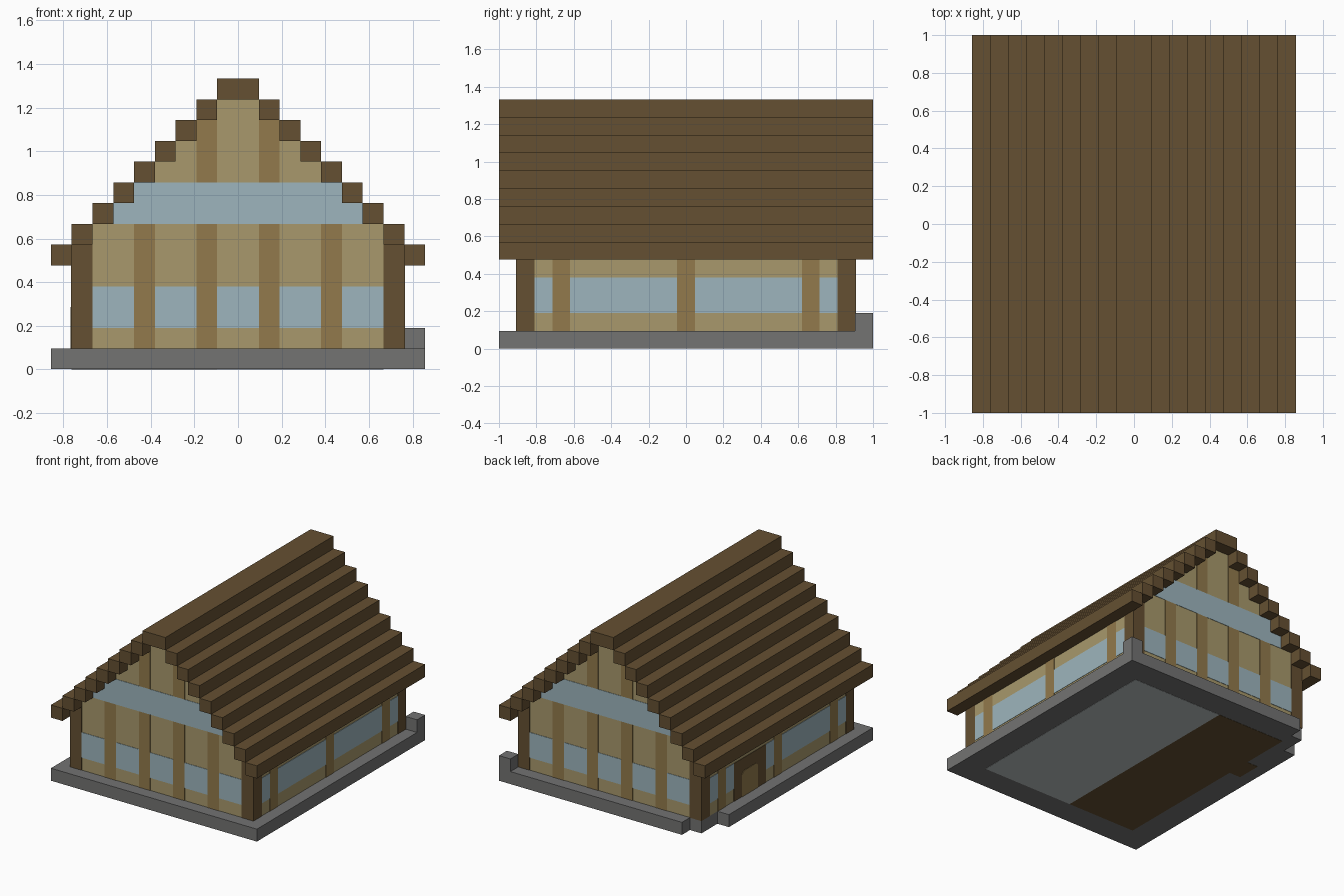
import bpy, bmesh

cube = bpy.data.objects.get("Cube")
if cube:
    bpy.data.objects.remove(cube, do_unlink=True)

U = 2 / 21      # one building block
T = 0.03        # thickness of painted plates, in blocks


def material(name, rgb):
    """Flat material from display colour 0-255."""
    lin = [((c / 255 + 0.055) / 1.055) ** 2.4 for c in rgb] + [1]
    m = bpy.data.materials.new(name)
    m.use_nodes = True
    m.diffuse_color = lin
    bsdf = m.node_tree.nodes["Principled BSDF"]
    bsdf.inputs["Base Color"].default_value = lin
    bsdf.inputs["Roughness"].default_value = 0.9
    return m


DARK = material("dark_wood", (101, 80, 50))
BEAM = material("light_wood", (146, 122, 76))
PLASTER = material("sand_plaster", (168, 153, 108))
GLASS = material("pale_blue_glass", (157, 181, 189))
STONE = material("grey_stone", (115, 115, 114))
PALE = material("pale_floor", (187, 194, 194))


def finish(name, bm, mat):
    bmesh.ops.recalc_face_normals(bm, faces=bm.faces)
    bmesh.ops.scale(bm, vec=(U, U, U), verts=bm.verts)
    me = bpy.data.meshes.new(name)
    bm.to_mesh(me)
    bm.free()
    me.materials.append(mat)
    ob = bpy.data.objects.new(name, me)
    bpy.context.collection.objects.link(ob)
    return ob


def boxes(name, mat, items):
    """Object made of boxes, each (x0, x1, y0, y1, z0, z1) in blocks."""
    bm = bmesh.new()
    for x0, x1, y0, y1, z0, z1 in items:
        vs = bmesh.ops.create_cube(bm, size=1)["verts"]
        bmesh.ops.scale(bm, vec=(x1 - x0, y1 - y0, z1 - z0), verts=vs)
        bmesh.ops.translate(bm, vec=((x0 + x1) / 2, (y0 + y1) / 2, (z0 + z1) / 2), verts=vs)
    return finish(name, bm, mat)


def prism(name, mat, points, offset):
    """Polygon pushed along an offset."""
    bm = bmesh.new()
    face = bm.faces.new([bm.verts.new(p) for p in points])
    moved = bmesh.ops.extrude_face_region(bm, geom=[face])["geom"]
    bmesh.ops.translate(bm, vec=offset, verts=[v for v in moved if isinstance(v, bmesh.types.BMVert)])
    return finish(name, bm, mat)


# Stone plinth with a broken corner, and a kerb block on the opposite one
outline = [(-9, -10.5), (9, -10.5), (9, 10.5), (-7, 10.5), (-7, 9.5),
           (-8, 9.5), (-8, 7.5), (-9, 7.5)]
prism("plinth", STONE, [(x, y, T / 2) for x, y in outline], (0, 0, 1 - T / 2))
boxes("kerb_block", STONE, [(8, 9, 9.5, 10.5, 1, 2)])

# Floor seen on the underside
boxes("pale_floor", PALE, [(-1, 7, -8.5, 8.5, 0, 0.1)])
boxes("wooden_floor", DARK, [(-7, -1, -8.5, 8.5, 0, 0.1), (-8, -7, 2.5, 4.5, 0, 0.1)])

# Walls: stepped gable profile pushed along the house
right = [(8, 1), (8, 6)]
for w in range(7, 0, -1):
    right += [(w, 13 - w), (w, 14 - w)]
right = [p for i, p in enumerate(right) if i == 0 or p != right[i - 1]]
profile = right + [(-x, z) for x, z in reversed(right)]
prism("walls", PLASTER, [(x, -9.5, z) for x, z in profile], (0, 19, 0))

# Corner posts
boxes("corner_posts", DARK, [
    (min(sx * 7, sx * (8 + T)), max(sx * 7, sx * (8 + T)),
     min(sy * 8.5, sy * (9.5 + T)), max(sy * 8.5, sy * (9.5 + T)), 1, 6)
    for sx in (-1, 1) for sy in (-1, 1)])

# Stepped roof of long timbers
roof = [(-1, 1, -10.5, 10.5, 13, 14)]
for k in range(1, 9):
    for x in (k, -k - 1):
        roof.append((x, x + 1, -10.5, 10.5, 13 - k, 14 - k))
boxes("roof_timbers", DARK, roof)


def gable(x0, x1, z0, z1):
    """Matching plates on the front and back walls."""
    return [(x0, x1, -9.5 - T, -9.5, z0, z1), (x0, x1, 9.5, 9.5 + T, z0, z1)]


def side(s, y0, y1, z0, z1, t=T):
    """Plate on one long wall."""
    a, b = sorted((s * 8, s * (8 + t)))
    return (a, b, y0, y1, z0, z1)


# Painted beams and windows on the gables
beams, panes = [], []
for x in (-5, -2, 1, 4):
    beams += gable(x, x + 1, 1, 7)
for x in (-2, 1):
    beams += gable(x, x + 1, 9, 12)
for x in (-7, -4, -1, 2, 5):
    panes += gable(x, x + 2, 2, 4)
panes += gable(-6, 6, 7, 8) + gable(-5, 5, 8, 9)

# Painted beams and windows on the long walls, leaving room for the door
for s in (-1, 1):
    for y in (-7.5, -0.5, 6.5):
        beams.append(side(s, y, y + 1, 1, 6))
    spans = [(-8.5, -7.5), (-6.5, -0.5), (7.5, 8.5)]
    spans += [(0.5, 6.5)] if s > 0 else [(0.5, 1.5), (5.5, 6.5)]
    panes += [side(s, a, b, 2, 4) for a, b in spans]
boxes("wall_beams", BEAM, beams)
boxes("window_panes", GLASS, panes)

# Door and frame in the right-hand long wall
boxes("door_frame", DARK, [side(-1, 1.5, 5.5, 1, 4)])
c = 0.25
arch = [(2.5, 1), (4.5, 1), (4.5, 3 - c), (4.5 - c, 3), (2.5 + c, 3), (2.5, 3 - c)]
prism("door", BEAM, [(-8, y, z) for y, z in arch], (-2 * T, 0, 0))
